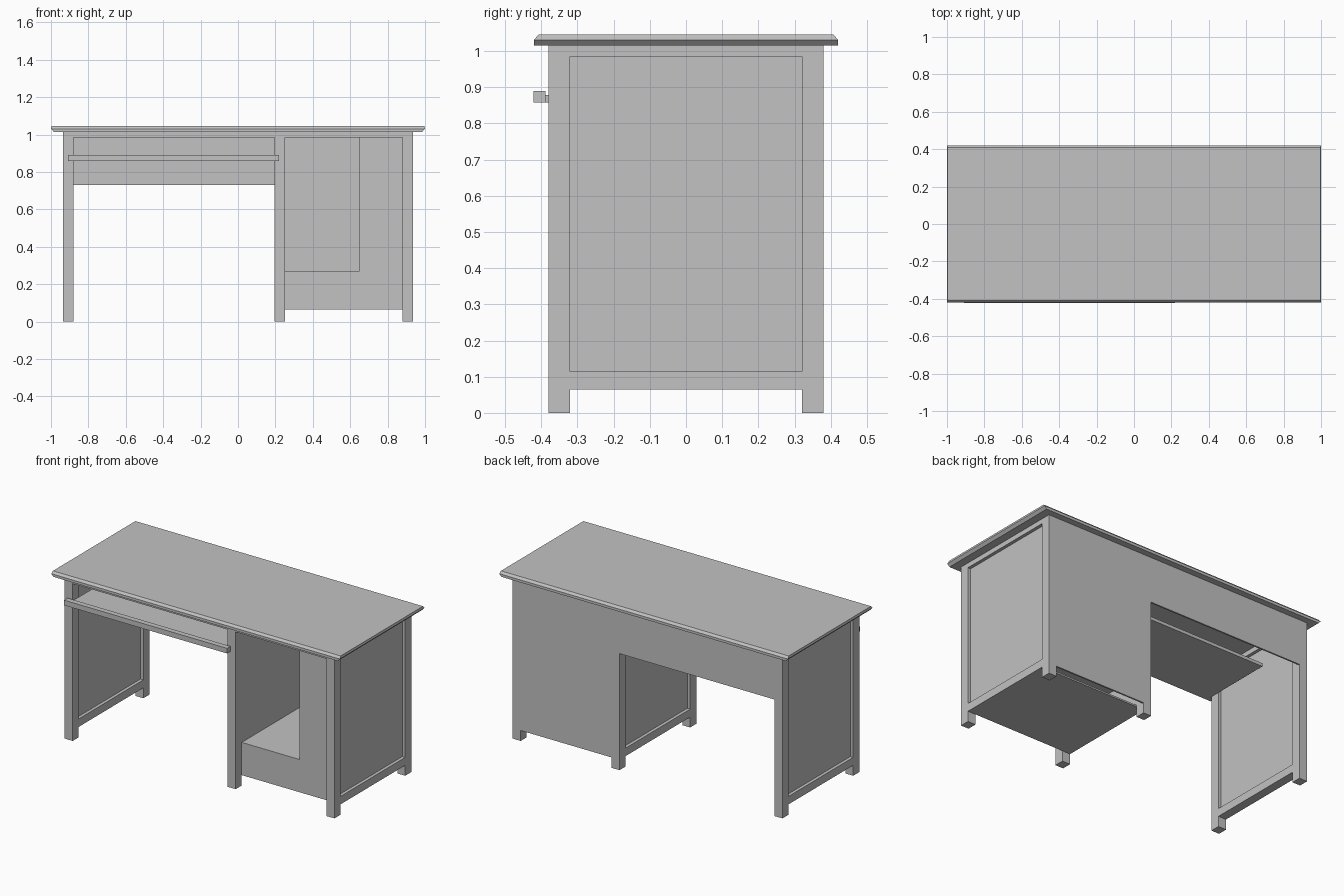
import bpy
import bmesh

cube = bpy.data.objects.get("Cube")
if cube:
    bpy.data.objects.remove(cube, do_unlink=True)

grey = bpy.data.materials.new("plain_grey")
grey.use_nodes = True
COLOUR = (0.54, 0.54, 0.54, 1)
grey.diffuse_color = COLOUR
for node in grey.node_tree.nodes:
    if node.type == 'BSDF_PRINCIPLED':
        node.inputs["Base Color"].default_value = COLOUR


def finish(name, bm):
    bmesh.ops.recalc_face_normals(bm, faces=bm.faces)
    mesh = bpy.data.meshes.new(name)
    bm.to_mesh(mesh)
    bm.free()
    mesh.materials.append(grey)
    obj = bpy.data.objects.new(name, mesh)
    bpy.context.scene.collection.objects.link(obj)
    return obj


def box(name, xs, ys, zs):
    bm = bmesh.new()
    bmesh.ops.create_cube(bm, size=1)
    for v in bm.verts:
        v.co = [sum(r) / 2 + c * (r[1] - r[0]) for c, r in zip(v.co, (xs, ys, zs))]
    return finish(name, bm)


# Shared heights and depths
LEG_TOP, RAIL_TOP = 1.015, 0.985
BASE, RAIL_BASE = 0.065, 0.115
OUT, IN = 0.38, 0.32
BACK = (OUT - 0.01, OUT)

# Desktop with a shaped edge, stacked from three rectangular rings
bm = bmesh.new()
rings = []
for x, y, z in ((0.985, 0.42, 1.015), (1, 0.42, 1.031), (0.997, 0.408, 1.045)):
    rings.append([bm.verts.new((sx * x, sy * y, z))
                  for sx, sy in ((-1, -1), (1, -1), (1, 1), (-1, 1))])
for low, high in zip(rings, rings[1:]):
    for i in range(4):
        j = (i + 1) % 4
        bm.faces.new((low[i], low[j], high[j], high[i]))
bm.faces.new(rings[0])
bm.faces.new(rings[-1])
finish("desktop", bm)

# Three framed sides: legs, rails and a recessed panel
SIDES = {"right": (-0.935, -0.88), "middle": (0.195, 0.25), "left": (0.88, 0.935)}
for side, xs in SIDES.items():
    box(side + "_front_leg", xs, (-OUT, -IN), (0, LEG_TOP))
    box(side + "_back_leg", xs, (IN, OUT), (0, LEG_TOP))
    box(side + "_bottom_rail", xs, (-IN, IN), (BASE, RAIL_BASE))
    box(side + "_top_rail", xs, (-IN, IN), (RAIL_TOP, LEG_TOP))
    inner = xs[1] if side == "middle" else xs[1] - 0.02
    box(side + "_panel", (xs[0] + 0.02, inner), (-IN, IN), (RAIL_BASE, RAIL_TOP))

knee = (SIDES["right"][1], SIDES["middle"][0])
bay = (SIDES["middle"][1], SIDES["left"][0])

# Front rails and back boards
for name, xs, bottom in (("knee", knee, 0.73), ("cabinet", bay, BASE)):
    box(name + "_front_rail", xs, (-OUT, -IN), (RAIL_TOP, LEG_TOP))
    box(name + "_back_board", xs, BACK, (bottom, LEG_TOP))

# Cabinet: plinth, floor, open shelf and closed column
SPLIT, SHELF = 0.65, 0.27
front = (-IN, -IN + 0.015)
box("cabinet_plinth", bay, front, (BASE, SHELF))
box("cabinet_floor", bay, (-IN, IN), (BASE, BASE + 0.01))
box("cabinet_shelf", (bay[0], SPLIT), (-IN, BACK[0]), (SHELF - 0.015, SHELF))
box("cabinet_column_front", (SPLIT, bay[1]), front, (SHELF, RAIL_TOP))
box("cabinet_column_wall", (SPLIT, SPLIT + 0.015), (-IN, BACK[0]), (SHELF - 0.015, LEG_TOP))

# Sliding tray with its front bar
box("tray", knee, (-0.39, 0.06), (0.858, 0.878))
box("tray_front_bar", (-0.91, 0.22), (-0.422, -0.388), (0.858, 0.89))
